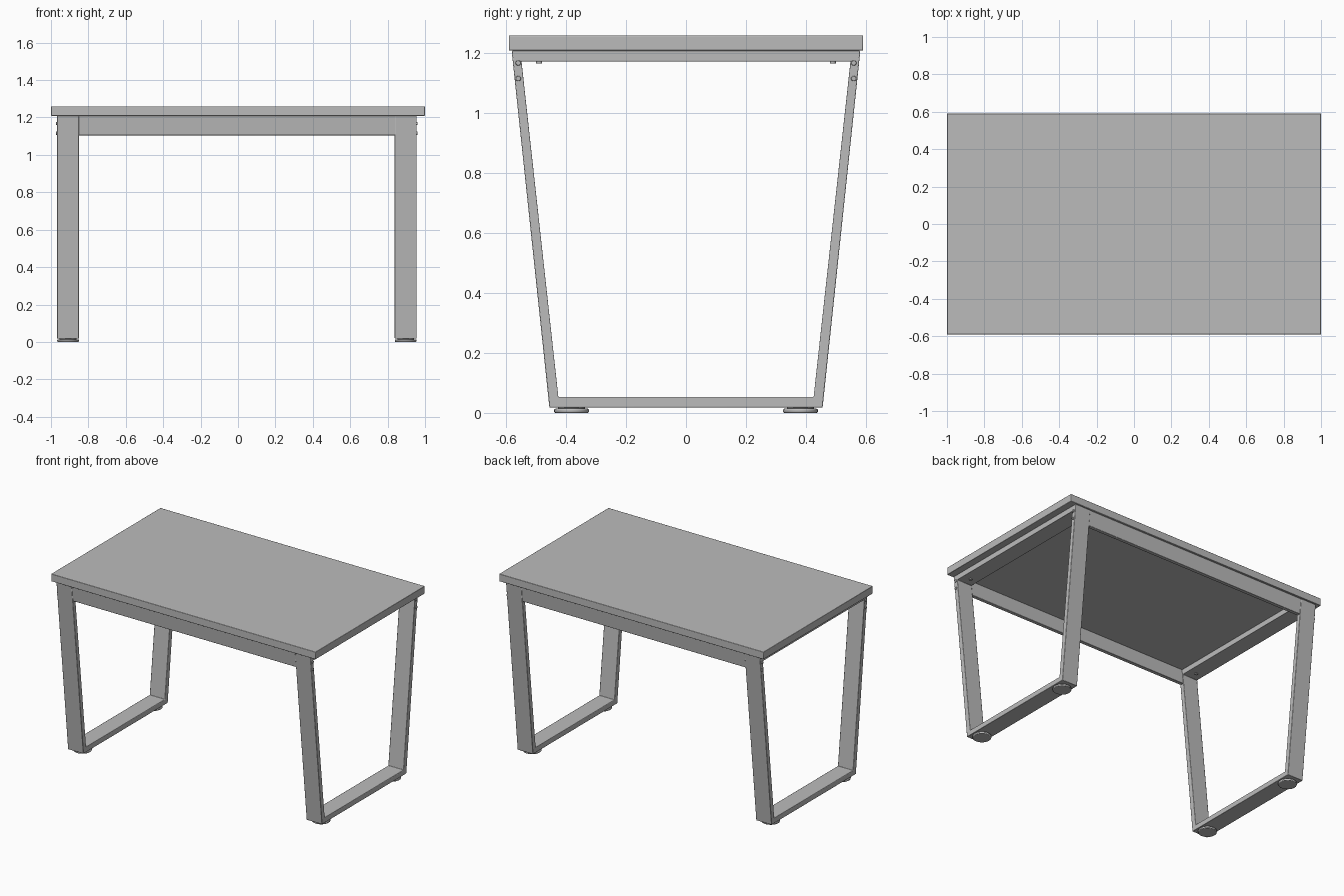
import bpy, bmesh, math
from mathutils import Matrix, Vector

if "Cube" in bpy.data.objects:
    bpy.data.objects.remove(bpy.data.objects["Cube"])

grey = bpy.data.materials.new("plain grey")
grey.diffuse_color = (0.5, 0.5, 0.5, 1)
grey.use_nodes = True
grey.node_tree.nodes["Principled BSDF"].inputs["Base Color"].default_value = grey.diffuse_color

LEGS = {"left": (-0.967, -0.85), "right": (0.838, 0.955)}   # x range of each leg frame


def finish(name, bm, bevel=0.0, segments=2):
    bmesh.ops.recalc_face_normals(bm, faces=bm.faces[:])
    mesh = bpy.data.meshes.new(name)
    bm.to_mesh(mesh)
    bm.free()
    mesh.materials.append(grey)
    ob = bpy.data.objects.new(name, mesh)
    bpy.context.collection.objects.link(ob)
    if bevel:
        mod = ob.modifiers.new("soft edges", 'BEVEL')
        mod.width = bevel
        mod.segments = segments
        mod.limit_method = 'ANGLE'
        mod.angle_limit = math.radians(40)
    return ob


def extrude_x(name, rings, x0, x1, bevel):
    """Extrude a (y, z) outline, optionally with an inner hole of equal point count."""
    bm = bmesh.new()
    loops = [[[bm.verts.new((x, y, z)) for y, z in ring] for ring in rings] for x in (x0, x1)]
    n = len(rings[0])
    for k in range(len(rings)):
        a, b = loops[0][k], loops[1][k]
        for i in range(n):
            j = (i + 1) % n
            bm.faces.new((a[i], a[j], b[j], b[i]))
    for side in loops:
        if len(rings) == 1:
            bm.faces.new(side[0])
        else:
            for i in range(n):
                j = (i + 1) % n
                bm.faces.new((side[0][i], side[0][j], side[1][j], side[1][i]))
    return finish(name, bm, bevel)


def disc(name, loc, radius, depth, axis='Z', sides=32, bevel=0.0):
    bm = bmesh.new()
    bmesh.ops.create_cone(bm, cap_ends=True, segments=sides, radius1=radius,
                          radius2=radius, depth=depth)
    if axis == 'X':
        bm.transform(Matrix.Rotation(math.pi / 2, 4, 'Y'))
    bm.transform(Matrix.Translation(Vector(loc)))
    return finish(name, bm, bevel)


# table top
extrude_x("table_top", [[(-0.591, 1.209), (0.591, 1.209), (0.591, 1.26), (-0.591, 1.26)]],
          -1, 1, 0.003)

# tapered loop frames with feet and fasteners
outer = [(-0.456, 0.018), (0.456, 0.018), (0.582, 1.209), (-0.582, 1.209)]
inner = [(-0.426, 0.053), (0.426, 0.053), (0.549, 1.173), (-0.549, 1.173)]
for side, (x0, x1) in LEGS.items():
    extrude_x(side + "_leg_frame", [outer, inner], x0, x1, 0.003)
    mid = (x0 + x1) / 2
    out_x = x0 if side == "left" else x1
    for end, s in (("front", -1), ("back", 1)):
        tag = f"{side}_{end}"
        disc(tag + "_foot", (mid, s * 0.382, 0.007), 0.058, 0.014, bevel=0.004)
        disc(tag + "_foot_stem", (mid, s * 0.382, 0.016), 0.045, 0.008)
        disc(tag + "_top_screw", (mid, s * 0.49, 1.171), 0.01, 0.008, sides=16)
        for level, z in (("upper", 1.168), ("lower", 1.116)):
            disc(f"{tag}_{level}_bolt", (out_x, s * 0.56, z), 0.009, 0.012,
                 axis='X', sides=16, bevel=0.002)

# long aprons, leaning with the legs
for end, s in (("front", -1), ("back", 1)):
    outline = [(s * 0.569, 1.105), (s * 0.544, 1.105), (s * 0.555, 1.209), (s * 0.58, 1.209)]
    extrude_x(end + "_apron", [outline], LEGS["left"][1] - 0.005, LEGS["right"][0] + 0.005, 0.003)

# smooth rounded parts, keep edges sharp
for ob in bpy.context.collection.objects:
    ob.select_set(True)
    bpy.context.view_layer.objects.active = ob
bpy.ops.object.shade_smooth_by_angle(angle=math.radians(30))
